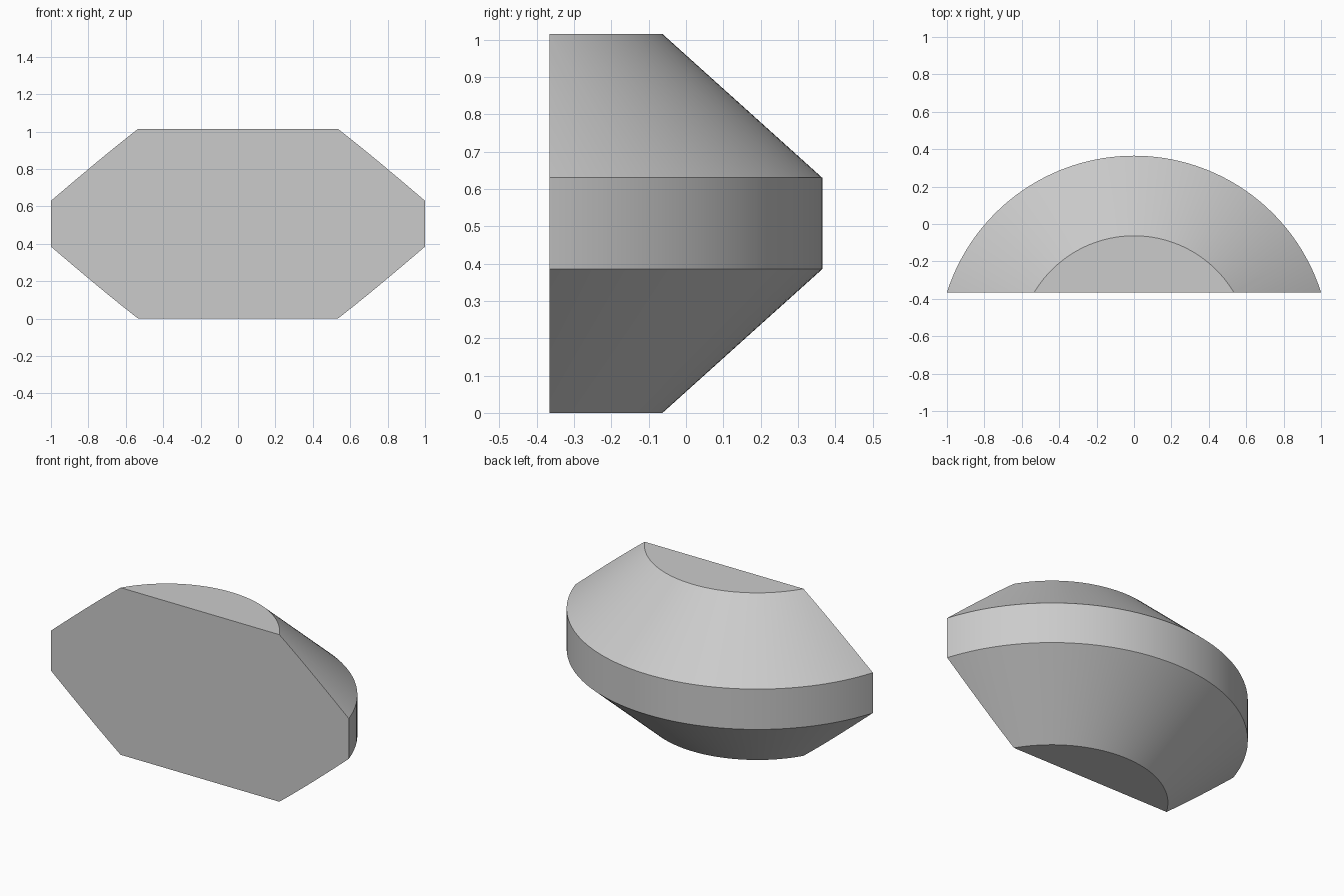
import bpy
import bmesh
import math
from mathutils import Vector

cube = bpy.data.objects.get("Cube")
if cube:
    bpy.data.objects.remove(cube, do_unlink=True)

# Plain grey material
grey = bpy.data.materials.new("light_grey")
grey.use_nodes = True
colour = (0.6, 0.6, 0.6, 1.0)
grey.diffuse_color = colour
grey.node_tree.nodes["Principled BSDF"].inputs["Base Color"].default_value = colour

AXIS_Y = -0.685     # centre of the turned shape
CUT_Y = -0.365      # flat front face
PROFILE = [(0.622, 0.0), (1.05, 0.385), (1.05, 0.63), (0.622, 1.015)]
SEGMENTS = 160

# Turned drum with a chamfered top and bottom
bm = bmesh.new()
rings = []
for radius, z in PROFILE:
    ring = []
    for i in range(SEGMENTS):
        a = math.tau * i / SEGMENTS
        ring.append(bm.verts.new((radius * math.cos(a), AXIS_Y + radius * math.sin(a), z)))
    rings.append(ring)
for low, high in zip(rings, rings[1:]):
    for i in range(SEGMENTS):
        j = (i + 1) % SEGMENTS
        bm.faces.new((low[i], low[j], high[j], high[i]))
bm.faces.new(reversed(rings[0]))
bm.faces.new(rings[-1])

# Slice off the front and close the flat face
cut = bmesh.ops.bisect_plane(
    bm, geom=bm.verts[:] + bm.edges[:] + bm.faces[:], dist=1e-5,
    plane_co=Vector((0, CUT_Y, 0)), plane_no=Vector((0, -1, 0)), clear_outer=True)
rim = [e for e in bm.edges if e.is_boundary]
bmesh.ops.holes_fill(bm, edges=rim, sides=0)
bmesh.ops.recalc_face_normals(bm, faces=bm.faces[:])

mesh = bpy.data.meshes.new("chamfered_drum_segment")
bm.to_mesh(mesh)
bm.free()
mesh.materials.append(grey)
body = bpy.data.objects.new("chamfered_drum_segment", mesh)
bpy.context.collection.objects.link(body)

# Smooth curved walls, sharp rims
bpy.ops.object.select_all(action="DESELECT")
body.select_set(True)
bpy.context.view_layer.objects.active = body
bpy.ops.object.shade_smooth_by_angle(angle=math.radians(25))
